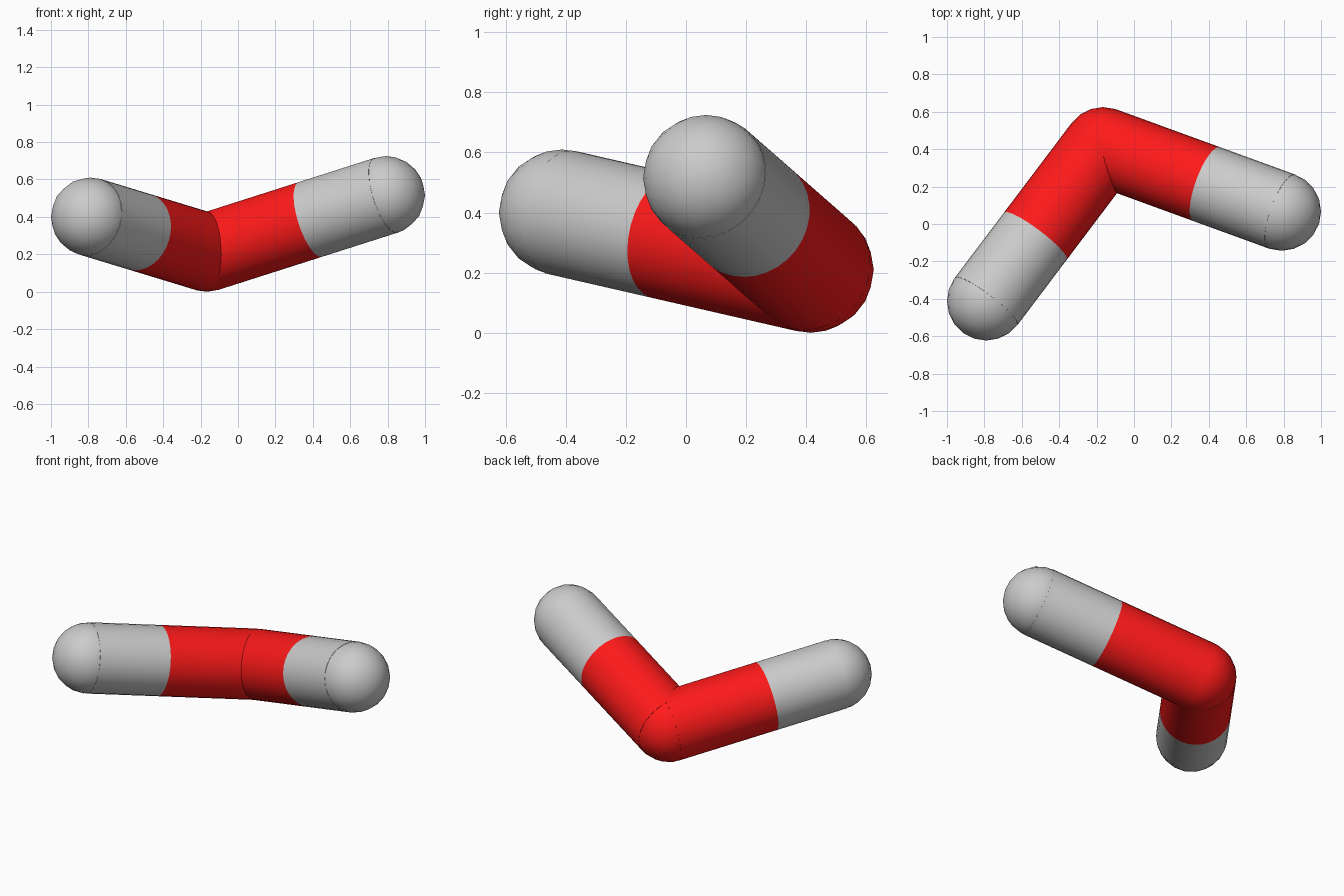
import bpy
import math
from mathutils import Vector

if "Cube" in bpy.data.objects:
    bpy.data.objects.remove(bpy.data.objects["Cube"])

R = 0.21        # shared radius of balls and rods
SPLIT = 0.58    # where the colour changes along each rod

red = bpy.data.materials.new("red")
red.diffuse_color = (1.0, 0.01, 0.01, 1.0)
red.use_nodes = True
red.node_tree.nodes["Principled BSDF"].inputs["Base Color"].default_value = red.diffuse_color

centre = Vector((-0.165, 0.415, 0.21))
ends = {"left": Vector((-0.79, -0.413, 0.40)),
        "right": Vector((0.79, 0.067, 0.515))}


def finish(name, mat):
    ob = bpy.context.object
    ob.name = name
    bpy.ops.object.shade_smooth_by_angle(angle=math.radians(40))
    if mat:
        ob.data.materials.append(mat)


def ball(name, p, mat=None):
    bpy.ops.mesh.primitive_ico_sphere_add(subdivisions=3, radius=R, location=p)
    finish(name, mat)


def rod(name, a, b, mat=None):
    d = b - a
    bpy.ops.mesh.primitive_cylinder_add(
        vertices=32, radius=R, depth=d.length, location=(a + b) / 2,
        rotation=d.to_track_quat('Z', 'Y').to_euler())
    finish(name, mat)


# Red elbow ball
ball("centre_ball", centre, red)

# Two arms: red inner rod, grey outer rod, grey end ball
for side, tip in ends.items():
    mid = centre.lerp(tip, SPLIT)
    rod(side + "_inner_rod", centre, mid, red)
    rod(side + "_outer_rod", mid, tip)
    ball(side + "_end_ball", tip)
